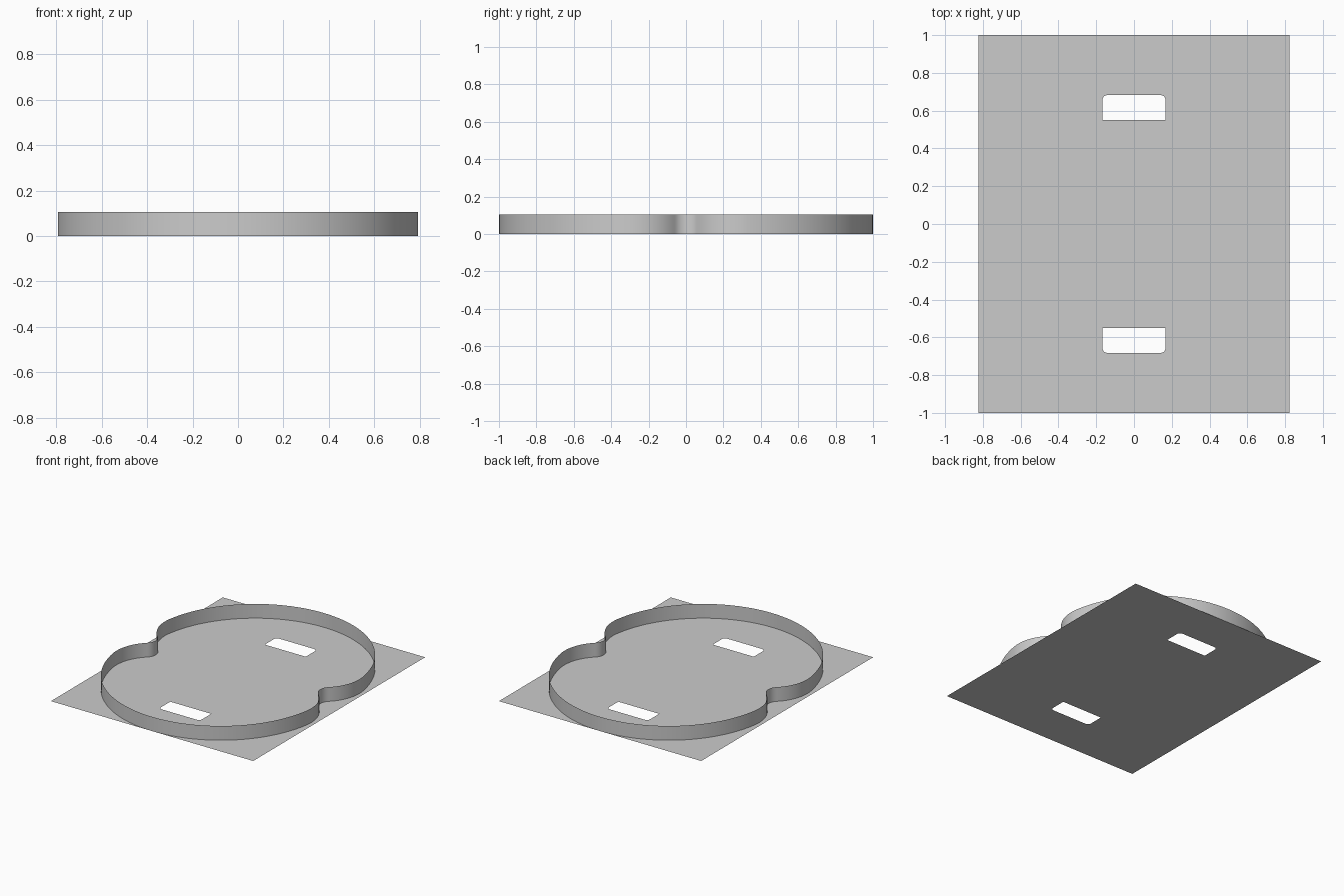
import bpy, bmesh
from math import sin, cos, atan2, pi, hypot

if "Cube" in bpy.data.objects:
    bpy.data.objects.remove(bpy.data.objects["Cube"])

HEIGHT = 0.105


def arc(cx, cy, r, a0, a1, n):
    return [(cx + r * cos(a0 + (a1 - a0) * i / n),
             cy + r * sin(a0 + (a1 - a0) * i / n)) for i in range(n + 1)]


def finish(bm, name):
    mesh = bpy.data.meshes.new(name)
    bm.to_mesh(mesh)
    bm.free()
    ob = bpy.data.objects.new(name, mesh)
    bpy.context.collection.objects.link(ob)
    return ob


def add_loop(bm, pts):
    vs = [bm.verts.new((x, y, 0)) for x, y in pts]
    return [bm.edges.new((vs[i], vs[(i + 1) % len(vs)])) for i in range(len(vs))]


# Base sheet with two slots, outer slot corners rounded
def slot(s):
    w, y0, y1, r = 0.167, 0.55, 0.682, 0.025
    pts = [(-w, y0), (w, y0)]
    pts += arc(w - r, y1 - r, r, 0, pi / 2, 5)
    pts += arc(-w + r, y1 - r, r, pi / 2, pi, 5)
    return [(x, s * y) for x, y in pts]


bm = bmesh.new()
edges = add_loop(bm, [(-0.824, -1), (0.824, -1), (0.824, 1), (-0.824, 1)])
for s in (1, -1):
    edges += add_loop(bm, slot(s))
bmesh.ops.triangle_fill(bm, edges=edges, use_beauty=True, normal=(0, 0, 1))
for f in bm.faces:
    f.normal_update()
    if f.normal.z < 0:
        f.normal_flip()
finish(bm, "base_sheet")

# Peanut outline: big lobe arc, shoulder arc, small concave waist arc
lobe_y, lobe_r, shoulder_r, waist_x = 0.2, 0.8, 0.3, 0.67
a = atan2(0.13, 0.789)
sx, sy = (lobe_r - shoulder_r) * cos(a), lobe_y + (lobe_r - shoulder_r) * sin(a)
d = waist_x - sx
waist_r = (d * d + sy * sy - shoulder_r ** 2) / (2 * (shoulder_r - d))
wx = waist_x + waist_r
b = atan2(sy, sx - wx)               # waist centre towards shoulder centre
quarter = arc(wx, 0, waist_r, pi, b, 8)
quarter += arc(sx, sy, shoulder_r, b - pi, a, 14)[1:]
quarter += arc(0, lobe_y, lobe_r, a, pi / 2, 28)[1:]
half = quarter + [(-x, y) for x, y in reversed(quarter[:-1])]
outline = half + [(-x, -y) for x, y in half[1:-1]]
# half ends at the left waist; its rotated copy closes the loop

# Thin upright wall following the outline
bm = bmesh.new()
low = [bm.verts.new((x, y, 0)) for x, y in outline]
top = [bm.verts.new((x, y, HEIGHT)) for x, y in outline]
n = len(outline)
for i in range(n):
    j = (i + 1) % n
    f = bm.faces.new((low[i], low[j], top[j], top[i]))
    f.smooth = True
finish(bm, "rim_wall")
